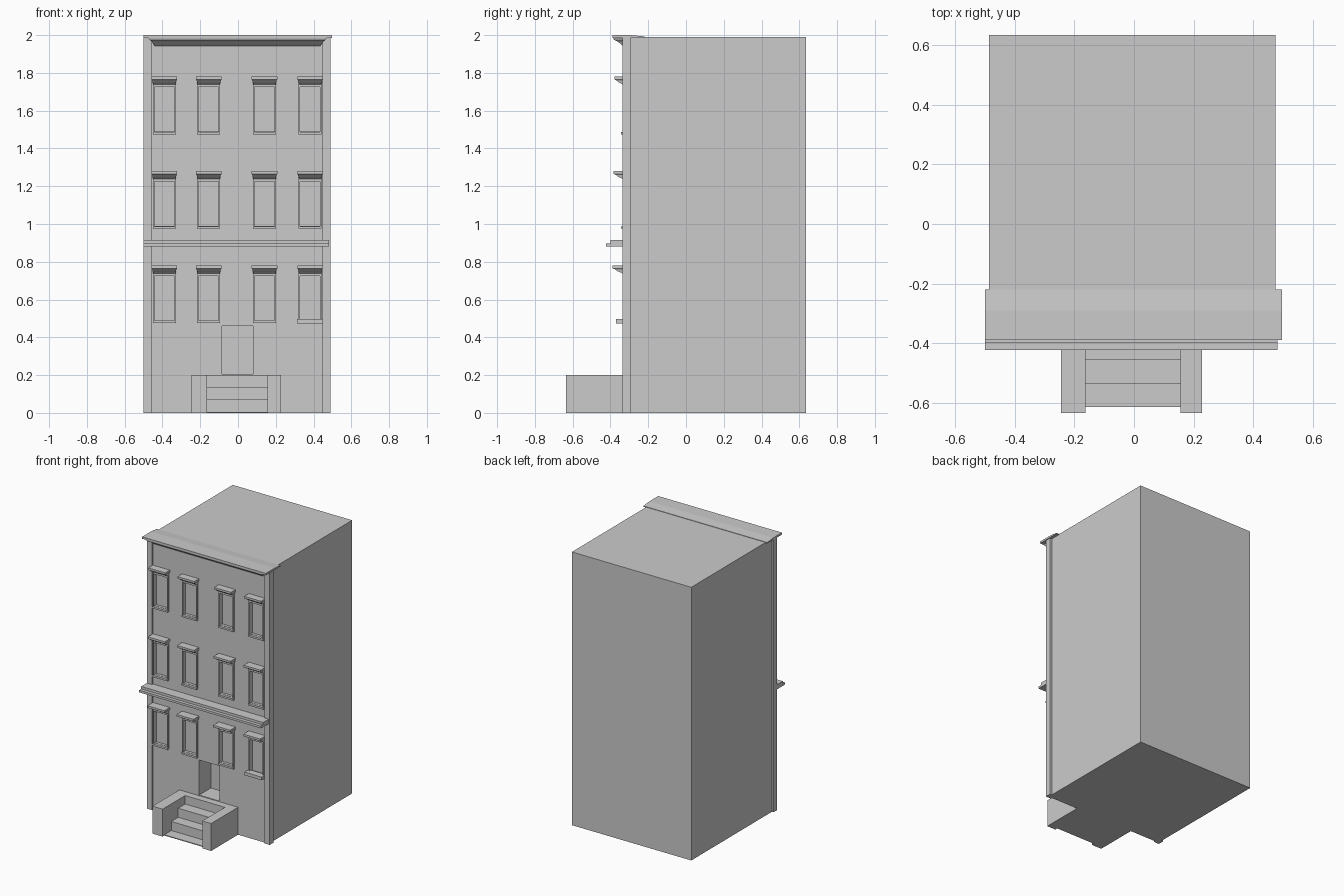
import bpy, bmesh

if "Cube" in bpy.data.objects:
    bpy.data.objects.remove(bpy.data.objects["Cube"])

WALL = -0.325  # front wall plane


def finish(name, bm):
    bmesh.ops.recalc_face_normals(bm, faces=bm.faces)
    me = bpy.data.meshes.new(name)
    bm.to_mesh(me)
    bm.free()
    ob = bpy.data.objects.new(name, me)
    bpy.context.collection.objects.link(ob)
    return ob


def add_box(bm, x0, x1, y0, y1, z0, z1):
    add_levels(bm, [(x0, x1, y0, z0), (x0, x1, y0, z1)], y1)


def add_levels(bm, levels, back):
    """Stack rectangles (x0, x1, front y, z) sharing one back plane."""
    rings = [[bm.verts.new(p) for p in ((a, y, z), (b, y, z), (b, back, z), (a, back, z))]
             for a, b, y, z in levels]
    bm.faces.new(rings[0])
    bm.faces.new(rings[-1])
    for lo, hi in zip(rings, rings[1:]):
        for i in range(4):
            j = (i + 1) % 4
            bm.faces.new((lo[i], lo[j], hi[j], hi[i]))


def add_profile(bm, pts, x0, x1):
    """Extrude a (y, z) outline along x."""
    a = [bm.verts.new((x0, y, z)) for y, z in pts]
    b = [bm.verts.new((x1, y, z)) for y, z in pts]
    bm.faces.new(a)
    bm.faces.new(b)
    for i in range(len(pts)):
        j = (i + 1) % len(pts)
        bm.faces.new((a[i], a[j], b[j], b[i]))


def box(name, *dims):
    bm = bmesh.new()
    add_box(bm, *dims)
    return finish(name, bm)


window_xs = (-0.39, -0.155, 0.14, 0.382)
floors = ((0.48, -0.388), (0.98, -0.383), (1.48, -0.378))  # sill height, hood front

# Main block with window and door recesses
body = box("building_body", -0.487, 0.475, WALL, 0.635, 0, 1.99)
bm = bmesh.new()
for z, _ in floors:
    for x in window_xs:
        add_box(bm, x - 0.053, x + 0.053, -0.45, WALL + 0.02, z + 0.01, z + 0.25)
add_box(bm, -0.085, 0.08, -0.45, WALL + 0.135, 0.205, 0.46)
cutter = finish("recess_cutter", bm)
cutter.hide_render = True
mod = body.modifiers.new("recesses", 'BOOLEAN')
mod.operation = 'DIFFERENCE'
mod.solver = 'EXACT'
mod.object = cutter
bpy.context.view_layer.objects.active = body
bpy.ops.object.modifier_apply(modifier=mod.name)
bpy.data.objects.remove(cutter)

# Window frames and hoods
for f, (z, front) in enumerate(floors):
    for i, x in enumerate(window_xs):
        bm = bmesh.new()
        for s in (-1, 1):
            a, b = sorted((x + s * 0.053, x + s * 0.061))
            add_box(bm, a, b, -0.337, WALL + 0.01, z + 0.005, z + 0.26)
        add_box(bm, x - 0.053, x + 0.053, -0.337, WALL + 0.01, z + 0.245, z + 0.26)
        add_box(bm, x - 0.061, x + 0.061, -0.343, WALL + 0.01, z - 0.005, z + 0.008)
        finish(f"window_frame_{f}_{i}", bm)
        bm = bmesh.new()
        shape = ((0.060, 0.85, 0.255), (0.060, 0.72, 0.262), (0.062, 0.4, 0.27),
                 (0.064, 0.2, 0.28), (0.068, 0.0, 0.285), (0.068, 0.0, 0.30))
        add_levels(bm, [(x - w, x + w, front + t * (WALL - front), z + h)
                        for w, t, h in shape], WALL + 0.005)
        finish(f"window_hood_{f}_{i}", bm)

# Lone deep sill at lower right
box("deep_sill", 0.312, 0.45, -0.37, WALL + 0.005, 0.473, 0.496)

# Corner pilasters
box("left_pilaster", -0.5, -0.458, -0.336, -0.293, 0, 1.987)
box("right_pilaster", 0.448, 0.491, -0.336, -0.293, 0, 1.987)

# Belt course
bm = bmesh.new()
add_profile(bm, [(-0.31, 0.88), (-0.424, 0.88), (-0.424, 0.896), (-0.4, 0.896),
                 (-0.4, 0.914), (-0.31, 0.914)], -0.5, 0.482)
finish("belt_course", bm)

# Cornice cap and moulding
bm = bmesh.new()
add_profile(bm, [(-0.39, 1.986), (-0.22, 1.986), (-0.22, 1.993), (-0.29, 2.0),
                 (-0.39, 2.0)], -0.5, 0.497)
finish("cornice_cap", bm)
bm = bmesh.new()
add_levels(bm, [(-0.44, 0.435, -0.333, 1.942), (-0.447, 0.442, -0.345, 1.952),
                (-0.455, 0.45, -0.36, 1.965), (-0.468, 0.463, -0.382, 1.975),
                (-0.475, 0.47, -0.385, 1.988)], WALL + 0.01)
finish("cornice_moulding", bm)

# Stoop side walls and steps
box("stoop_left_wall", -0.245, -0.163, -0.635, WALL + 0.01, 0, 0.2)
box("stoop_right_wall", 0.157, 0.228, -0.635, WALL + 0.01, 0, 0.2)
bm = bmesh.new()
outline = [(WALL + 0.01, 0), (-0.615, 0), (-0.615, 0.006)]
for i, top in enumerate((0.072, 0.138, 0.2)):
    y = -0.535 + 0.08 * i
    outline += [(y, outline[-1][1]), (y, top)]
outline.append((WALL + 0.01, 0.2))
add_profile(bm, outline, -0.163, 0.157)
finish("stoop_steps", bm)
